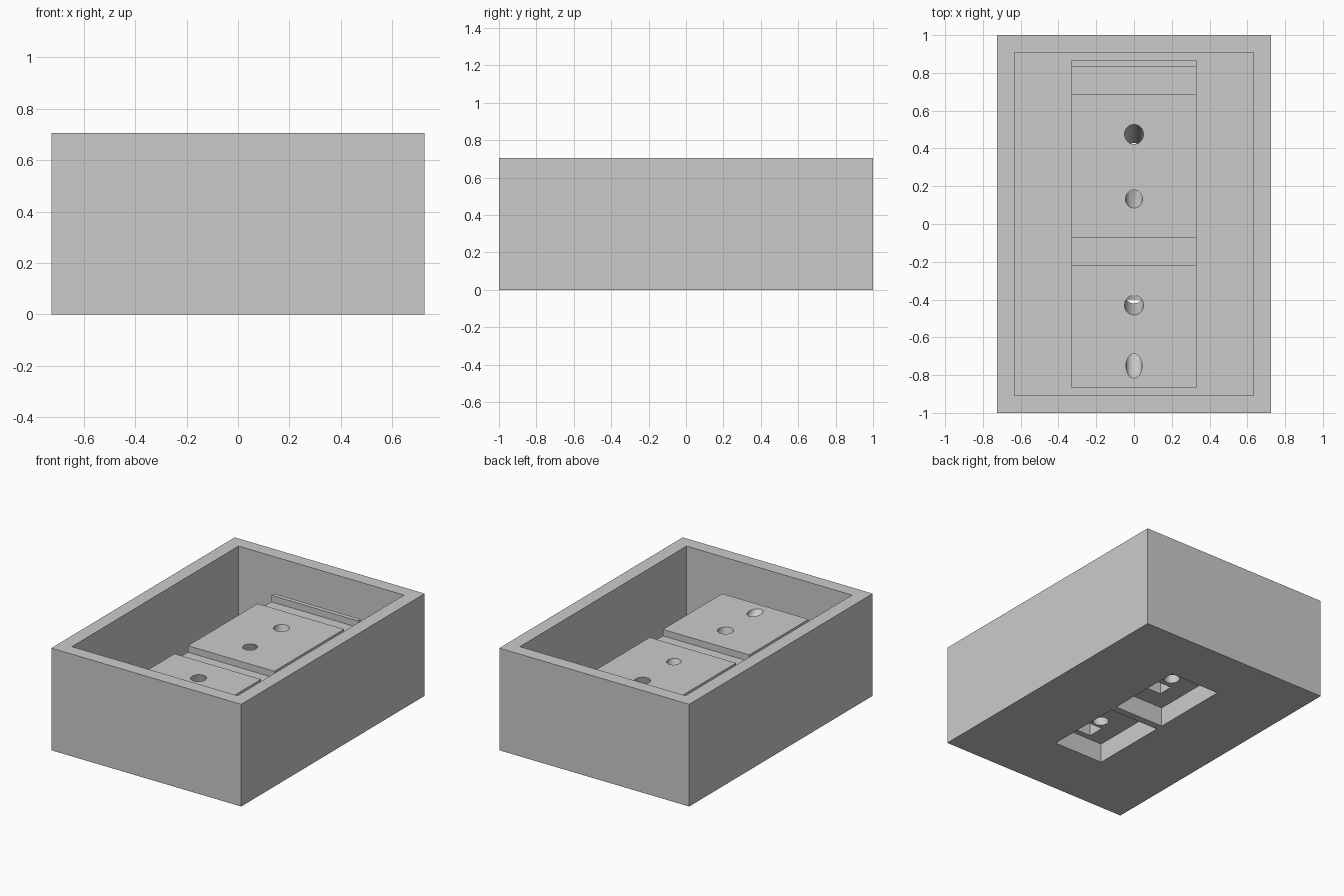
import bpy, math
from mathutils import Vector

if "Cube" in bpy.data.objects:
    bpy.data.objects.remove(bpy.data.objects["Cube"])

grey = bpy.data.materials.new("plain_grey")
grey.diffuse_color = (0.6, 0.6, 0.6, 1)
grey.use_nodes = True
grey.node_tree.nodes["Principled BSDF"].inputs["Base Color"].default_value = grey.diffuse_color


def box(name, x, y, z):
    """Box spanning -x..x and the given y and z ranges."""
    bpy.ops.mesh.primitive_cube_add(
        size=1, location=(0, (y[0] + y[1]) / 2, (z[0] + z[1]) / 2))
    ob = bpy.context.object
    ob.name = name
    ob.scale = (2 * x, y[1] - y[0], z[1] - z[0])
    bpy.ops.object.transform_apply(location=True, rotation=True, scale=True)
    return ob


def drill(name, radius, top, bottom):
    """Tilted cylinder between two (y, z) points, extended above the first."""
    a, b = Vector((0, *top)), Vector((0, *bottom))
    a += (a - b).normalized() * 0.12
    bpy.ops.mesh.primitive_cylinder_add(
        vertices=48, radius=radius, depth=(a - b).length, location=(a + b) / 2,
        rotation=(a - b).to_track_quat('Z', 'Y').to_euler())
    ob = bpy.context.object
    ob.name = name
    bpy.ops.object.transform_apply(location=True, rotation=True, scale=True)
    return ob


def combine(target, tool, operation):
    """Apply a boolean and remove the helper."""
    bpy.ops.object.select_all(action='DESELECT')
    bpy.context.view_layer.objects.active = target
    target.select_set(True)
    mod = target.modifiers.new("bool", 'BOOLEAN')
    mod.operation, mod.object, mod.solver = operation, tool, 'EXACT'
    bpy.ops.object.modifier_apply(modifier=mod.name)
    bpy.data.objects.remove(tool, do_unlink=True)


TOP = 0.474      # top of the raised pedestal
CEIL = 0.134     # ceiling of the pockets underneath

# Open tray with a raised pedestal in the middle
tray = box("tray", 0.725, (-1, 1), (0, 0.705))
combine(tray, box("cavity", 0.632, (-0.908, 0.908), (0.093, 0.9)), 'DIFFERENCE')
combine(tray, box("pedestal", 0.33, (-0.865, 0.865), (0.05, TOP)), 'UNION')

# Cross grooves in the pedestal top
for y in ((-0.22, -0.075), (0.685, 0.835)):
    combine(tray, box("groove", 0.4, y, (TOP - 0.045, 0.6)), 'DIFFERENCE')

# Pockets in the underside, each with a deeper square slot
for pocket, slot in (((0.05, 0.605), (0.185, 0.29)), ((-0.555, 0.0), (-0.515, -0.40))):
    combine(tray, box("pocket", 0.19, pocket, (-0.1, CEIL)), 'DIFFERENCE')
    combine(tray, box("slot", 0.065, slot, (0.1, 0.26)), 'DIFFERENCE')

# Slanted holes: radius, y at the top, (y, z) at the lower end
for r, y, end in ((0.05, 0.475, (0.37, 0.11)), (0.045, 0.132, (0.23, 0.22)),
                  (0.05, -0.43, (-0.325, 0.11)), (0.043, -0.752, (-0.47, 0.22))):
    combine(tray, drill("hole", r, (y, TOP), end), 'DIFFERENCE')

tray.data.materials.clear()
tray.data.materials.append(grey)
for p in tray.data.polygons:
    p.material_index = 0
bpy.ops.object.shade_smooth_by_angle(angle=math.radians(25))
